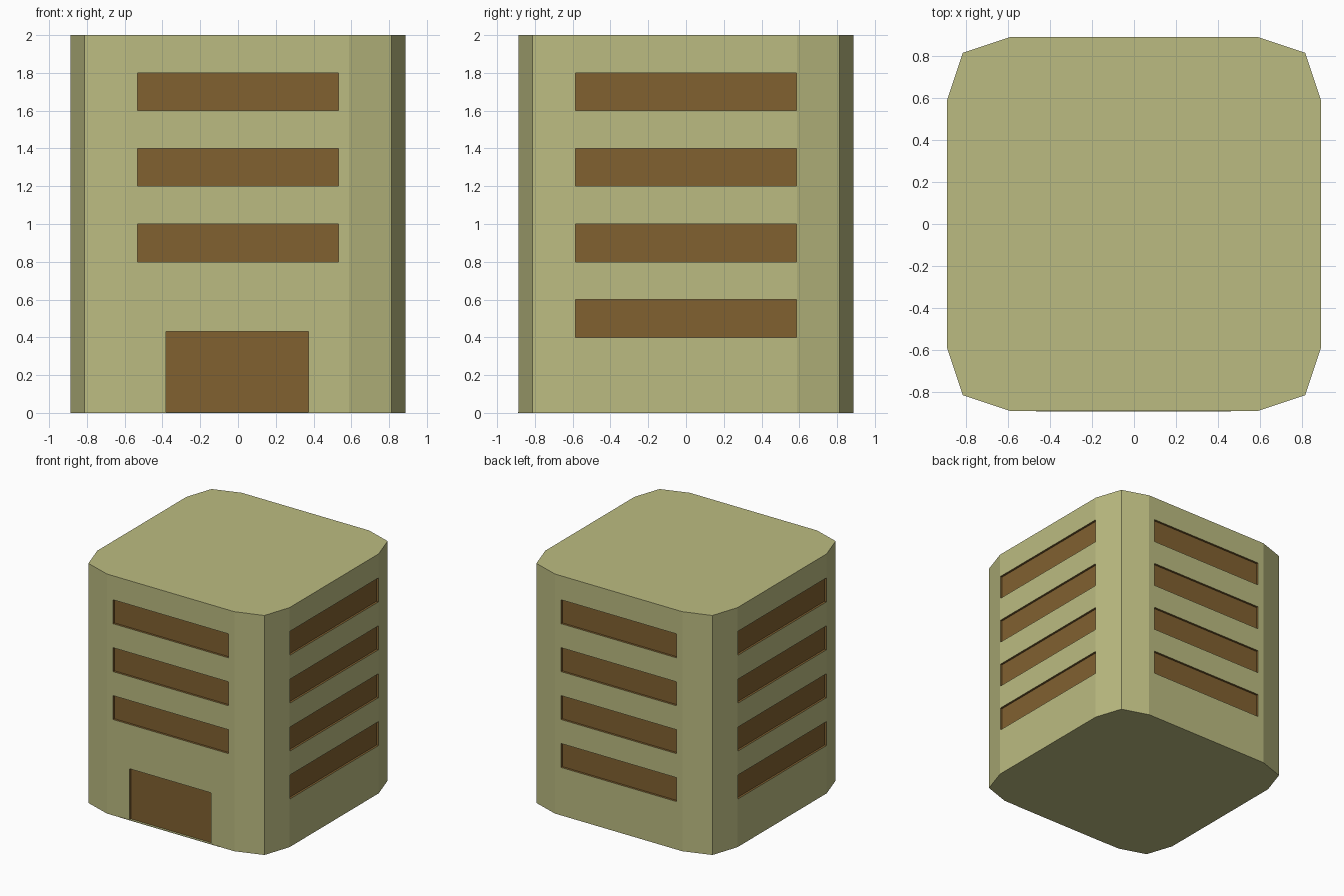
import bpy, bmesh
from mathutils import Matrix, Vector

if "Cube" in bpy.data.objects:
    bpy.data.objects.remove(bpy.data.objects["Cube"])

H, R, FLAT, CORNER = 2.0, 0.888, 0.588, 0.813   # height, half width, flat half width, corner
DEPTH = 0.018                                   # window and door recess


def material(name, rgb):
    m = bpy.data.materials.new(name)
    m.diffuse_color = (*rgb, 1)
    m.use_nodes = True
    m.node_tree.nodes["Principled BSDF"].inputs["Base Color"].default_value = m.diffuse_color
    return m


def make(name, bm, *mats):
    bmesh.ops.recalc_face_normals(bm, faces=bm.faces)
    me = bpy.data.meshes.new(name)
    bm.to_mesh(me)
    bm.free()
    for m in mats:
        me.materials.append(m)
    ob = bpy.data.objects.new(name, me)
    bpy.context.collection.objects.link(ob)
    return ob


def box(bm, lo, hi):
    lo, hi = Vector(lo), Vector(hi)
    mat = Matrix.Translation((lo + hi) / 2) @ Matrix.Diagonal((*(hi - lo), 1))
    bmesh.ops.create_cube(bm, size=1, matrix=mat)


wall = material("wall_green", (0.50, 0.50, 0.22))
brown = material("window_brown", (0.22, 0.12, 0.03))

# Tower body: twelve-sided plan extruded upwards
bm = bmesh.new()
plan = []
for c, s in ((1, 0), (0, 1), (-1, 0), (0, -1)):
    for x, y in ((R, -FLAT), (R, FLAT), (CORNER, CORNER)):
        plan.append(bm.verts.new((c * x - s * y, s * x + c * y, 0)))
base = bm.faces.new(plan)
top = bmesh.ops.extrude_face_region(bm, geom=[base])["geom"]
bmesh.ops.translate(bm, vec=(0, 0, H), verts=[v for v in top if isinstance(v, bmesh.types.BMVert)])
body = make("tower_body", bm, wall, brown)

# Cutters for the window strips on all four sides and the front door
bm = bmesh.new()
inner, outer = R - DEPTH, R + 0.1
for i in range(4):
    z0, z1 = 0.4 + 0.4 * i, 0.6 + 0.4 * i
    for side in (-1, 1):
        a, b = sorted((side * inner, side * outer))
        box(bm, (a, -0.585, z0), (b, 0.585, z1))
        if side == 1 or i > 0:          # the door replaces the lowest front strip
            box(bm, (-0.533, a, z0), (0.533, b, z1))
box(bm, (-0.38, -outer, -0.1), (0.372, -inner, 0.43))
cutter = make("recess_cutter", bm, brown)
cutter.hide_render = True

# Cut the recesses, carrying the brown onto the new faces
mod = body.modifiers.new("recesses", 'BOOLEAN')
mod.operation = 'DIFFERENCE'
mod.solver = 'EXACT'
mod.material_mode = 'TRANSFER'
mod.object = cutter
bpy.context.view_layer.objects.active = body
bpy.ops.object.modifier_apply(modifier=mod.name)
bpy.data.objects.remove(cutter)

# Very thin doorstep
bm = bmesh.new()
box(bm, (-0.465, -R - 0.002, 0), (0.46, -inner + 0.01, 0.004))
make("doorstep", bm, wall)
